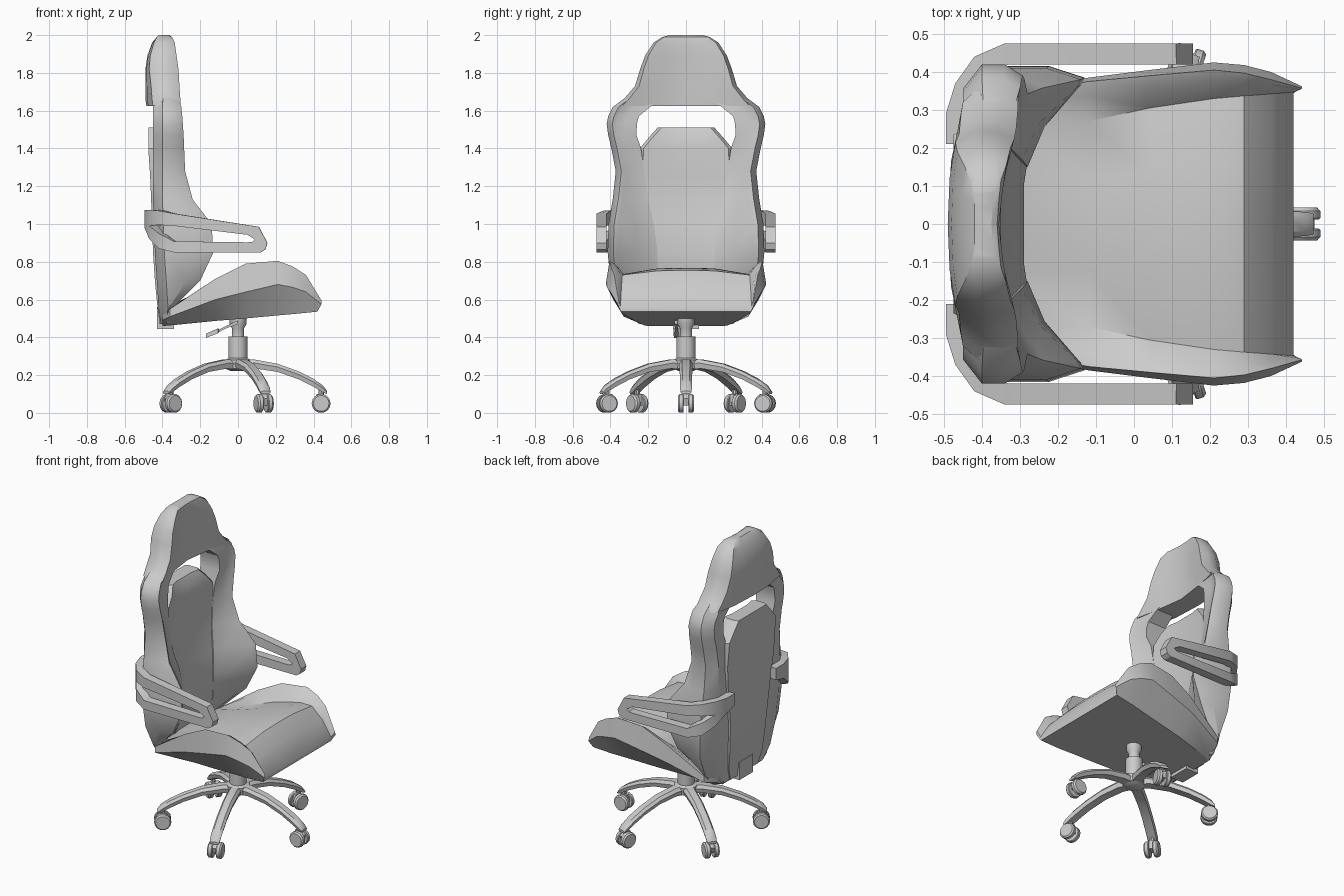
import bpy, bmesh, math
from mathutils import Matrix, Vector


def loft(name, rings, mat=None):
    """Skin a list of equal-length closed rings and cap both ends."""
    bm = bmesh.new()
    rows = [[bm.verts.new(p) for p in r] for r in rings]
    n = len(rows[0])
    for a, b in zip(rows, rows[1:]):
        for i in range(n):
            j = (i + 1) % n
            bm.faces.new((a[i], a[j], b[j], b[i]))
    bm.faces.new(rows[0])
    bm.faces.new(rows[-1])
    bmesh.ops.recalc_face_normals(bm, faces=bm.faces)
    me = bpy.data.meshes.new(name)
    if mat:
        bm.transform(mat)
    bm.to_mesh(me)
    bm.free()
    ob = bpy.data.objects.new(name, me)
    bpy.context.collection.objects.link(ob)
    return ob


def sym(half):
    """Close a half section across y = 0."""
    return half + [(x, -y, z) for x, y, z in reversed(half) if abs(y) > 1e-6]


def turned(name, profile, mat=None, n=20):
    """Revolve (radius, height) pairs about z."""
    return loft(name, [[(r * math.cos(2 * math.pi * i / n), r * math.sin(2 * math.pi * i / n), z)
                        for i in range(n)] for r, z in profile], mat)


# Seat: x, bottom edge, outer bulge, wing top, wing foot (y, z each), centre z, wing overhang
seat_rows = [
    (-.40, .20, .46, .25, .49, .25, .52, .22, .53, .53, 0),
    (-.36, .22, .463, .33, .51, .33, .55, .27, .56, .57, 0),
    (-.12, .27, .487, .385, .60, .375, .71, .27, .65, .68, 0),
    (.04, .295, .50, .405, .64, .39, .79, .305, .70, .725, 0),
    (.21, .32, .516, .425, .68, .405, .805, .33, .735, .768, 0),
    (.29, .333, .523, .418, .665, .397, .775, .337, .73, .755, 0),
    (.36, .34, .53, .40, .64, .38, .73, .342, .66, .68, 0),
    (.42, .345, .536, .362, .575, .357, .595, .347, .56, .56, .022)]
rings = []
for x, yb, zb, yo, zo, yt, zt, yi, zi, zc, d in seat_rows:
    rings.append(sym([(x, 0, zb), (x, yb, zb), (x + d, yo, zo), (x + d, yt, zt),
                      (x + d * .8, yt - .35 * (yt - yi), zt - .2 * (zt - zi)),
                      (x, yi, zi), (x, yi * .45, zc - .003), (x, 0, zc)]))
loft("seat", rings)

# Headrest: z, half width, back x centre/edge, front x centre/edge
head_rows = [
    (1.625, .365, -.485, -.45, -.36, -.305), (1.66, .33, -.49, -.455, -.362, -.305),
    (1.73, .27, -.49, -.46, -.362, -.31), (1.82, .243, -.49, -.47, -.362, -.315),
    (1.89, .217, -.48, -.465, -.36, -.325), (1.96, .172, -.455, -.445, -.355, -.335),
    (1.99, .125, -.43, -.43, -.36, -.35), (2.0, .09, -.42, -.42, -.375, -.37)]
rings = []
for z, w, b0, bw, f0, fw in head_rows:
    m = (bw + fw) / 2
    rings.append(sym([(b0, 0, z), (b0 + (bw - b0) * .25, w * .5, z), (bw, w * .88, z),
                      (m - .025, w, z), (m + .03, w, z), (fw, w * .92, z),
                      (f0 + (fw - f0) * .45, w * .5, z), (f0, 0, z)]))
loft("headrest", rings)

# Side bolsters: z, outer y, inner y, back x, front crest x, front inner x
bolster_rows = [
    (1.70, .28, .08, -.445, -.33, -.36), (1.62, .387, .19, -.45, -.30, -.33),
    (1.57, .412, .25, -.45, -.295, -.32), (1.53, .42, .26, -.45, -.292, -.315),
    (1.47, .412, .262, -.45, -.288, -.315), (1.40, .395, .238, -.45, -.285, -.33),
    (1.28, .372, .22, -.45, -.28, -.335), (1.13, .388, .20, -.45, -.24, -.325),
    (1.0, .41, .17, -.445, -.14, -.295), (.85, .415, .15, -.44, -.13, -.28),
    (.70, .40, .15, -.43, -.20, -.285), (.55, .33, .15, -.42, -.35, -.36),
    (.47, .25, .12, -.41, -.37, -.38)]
for s, side in ((1, "left"), (-1, "right")):
    rings = []
    for z, yo, yi, xb, xf, xi in bolster_rows:
        d = xf - xb
        rings.append([(xb, s * yi, z), (xb, s * (yi + (yo - yi) * .6), z),
                      (xb + .05, s * yo, z), (xf - .3 * d, s * yo, z),
                      (xf, s * (yo - .03), z), (xf - .01, s * (yo - .05), z),
                      (xi + .3 * (xf - xi), s * (yi + .4 * (yo - yi)), z), (xi, s * yi, z)])
    loft(side + "_bolster", rings)

# Back pad: z, half width, back x, front x
pad_rows = [
    (1.51, .15, -.475, -.385), (1.46, .195, -.475, -.36), (1.40, .245, -.475, -.35),
    (1.25, .25, -.465, -.345), (1.13, .24, -.46, -.34), (1.0, .22, -.455, -.31),
    (.85, .20, -.45, -.29), (.70, .19, -.44, -.295), (.55, .18, -.425, -.36),
    (.47, .15, -.415, -.38)]
loft("back_pad", [sym([(b, 0, z), (b, w - .01, z), (b + .02, w, z), (f - .01, w, z),
                       (f + .012, w - .02, z), (f, w * .5, z), (f, 0, z)])
                  for z, w, b, f in pad_rows])

# Bracket joining the seat and back
loft("back_bracket", [[(x, y, z) for x, y in ((-.43, -.07), (-.34, -.07), (-.34, .07), (-.43, .07))]
                      for z in (.445, .56)])

# Armrests: flat loop wrapped round the back along two bend paths
bend = [(-.65, -.495, .21, -.44, .21), (-.57, -.495, .29, -.44, .28), (-.49, -.47, .37, -.42, .35),
        (-.42, -.42, .44, -.385, .40), (-.34, -.34, .475, -.33, .42), (.2, .2, .475, .2, .42)]
# loop stations: outer edge (s, z), inner edge (s, z)
loop = [(-.65, 1.075, -.65, 1.0), (-.57, 1.075, -.57, 1.0), (-.49, 1.075, -.49, .99),
        (-.42, 1.07, -.42, .995), (-.34, 1.055, -.34, .99), (.11, .985, .05, .943),
        (.155, .90, .09, .918), (.145, .866, .075, .905), (.12, .85, .05, .903),
        (-.34, .85, -.34, .908), (-.42, .87, -.42, .95), (-.49, .92, -.49, .99),
        (-.57, .98, -.57, 1.01), (-.65, 1.0, -.65, 1.02)]


def wrap(s, z, outer, side):
    for a, b in zip(bend, bend[1:]):
        if s <= b[0]:
            t = (s - a[0]) / (b[0] - a[0])
            p = [u + (v - u) * t for u, v in zip(a, b)]
            x, y = p[1:3] if outer else p[3:5]
            return (x, side * y, z)


for s, side in ((1, "left"), (-1, "right")):
    loft(side + "_armrest", [[wrap(a, b, True, s), wrap(c, d, True, s),
                              wrap(c, d, False, s), wrap(a, b, False, s)] for a, b, c, d in loop])

# Gas lift column
turned("column", [(.05, .23), (.05, .405), (.033, .405), (.033, .45), (.045, .47), (.045, .51)])

# Height lever under the seat
lever = [(.0, .48, .012), (-.06, .455, .008), (-.10, .435, .008), (-.105, .435, .016), (-.17, .408, .014)]
loft("lever", [[(x, -.05 + w * u, z + w * .8 * v) for u, v in ((-1, -1), (1, -1), (1, 1), (-1, 1))]
               for x, z, w in lever])

# Five-star base with twin-wheel casters
turned("base_hub", [(.04, .222), (.065, .235), (.068, .28), (.05, .29)])
leg_rows = [(.0, .285, .225, .036), (.09, .282, .235, .036), (.21, .26, .217, .034),
            (.32, .22, .178, .033), (.40, .18, .138, .033), (.45, .145, .108, .032),
            (.472, .115, .10, .028)]
for k in range(5):
    R = Matrix.Rotation(math.radians(72 * k), 4, 'Z')
    loft(f"base_leg_{k}", [[(r, -w * .8, b), (r, w * .8, b), (r, w, b + .6 * (t - b)), (r, w * .6, t),
                            (r, -w * .6, t), (r, -w, b + .6 * (t - b))]
                           for r, t, b, w in leg_rows], R)
    turned(f"caster_stem_{k}", [(.014, .05), (.014, .13)], R @ Matrix.Translation((.44, 0, 0)), 8)
    # fork between the wheels
    loft(f"caster_fork_{k}", [[(x, y, z) for x, z in ((.41, .04), (.465, .04), (.475, .075), (.45, .103), (.415, .1))]
                              for y in (-.014, .014)], R)
    for s in (1, -1):
        M = R @ Matrix.Translation((.44, 0, .05)) @ Matrix.Rotation(-s * math.pi / 2, 4, 'X')
        turned(f"caster_wheel_{k}_{'a' if s > 0 else 'b'}",
               [(.046, .012), (.05, .016), (.05, .034), (.042, .043)], M, 14)

# Smooth shading with sharp edges kept
bpy.ops.object.select_all(action='SELECT')
bpy.context.view_layer.objects.active = bpy.data.objects["seat"]
bpy.ops.object.shade_smooth_by_angle(angle=math.radians(32))
